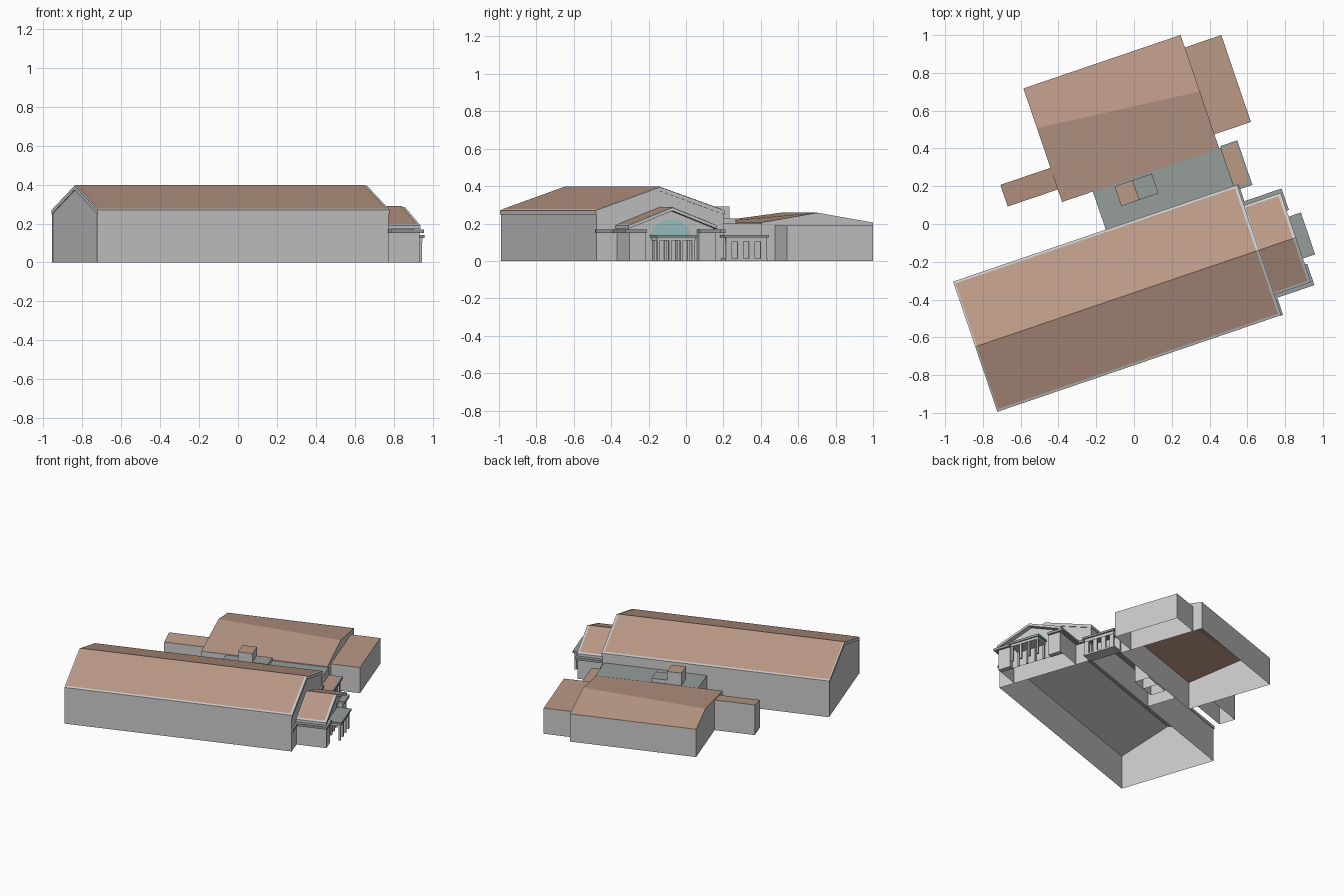
import bpy, bmesh, math

if "Cube" in bpy.data.objects:
    bpy.data.objects.remove(bpy.data.objects["Cube"])

ROT = math.radians(18.8)   # the whole site is turned in plan
MID = -0.344               # hall axis (local y)


def material(name, rgb):
    m = bpy.data.materials.new(name)
    m.diffuse_color = (*rgb, 1)
    m.use_nodes = True
    m.node_tree.nodes["Principled BSDF"].inputs["Base Color"].default_value = m.diffuse_color
    return m


BROWN = material("roof_brown", (0.50, 0.32, 0.24))
SLATE = material("flat_roof_grey", (0.30, 0.34, 0.33))
GLASS = material("window_glass", (0.36, 0.60, 0.60))


def build(name, polys, mat=None):
    """Mesh from a list of polygons, welded and turned into site rotation."""
    bm = bmesh.new()
    for p in polys:
        bm.faces.new([bm.verts.new(c) for c in p])
    bmesh.ops.remove_doubles(bm, verts=bm.verts, dist=1e-5)
    bmesh.ops.recalc_face_normals(bm, faces=bm.faces)
    me = bpy.data.meshes.new(name)
    bm.to_mesh(me)
    bm.free()
    ob = bpy.data.objects.new(name, me)
    bpy.context.collection.objects.link(ob)
    ob.rotation_euler.z = ROT
    if mat:
        me.materials.append(mat)
    return ob


def strips(a, b, u0, u1, segs):
    """Side faces between section a at u0 and section b at u1."""
    n = len(a)
    return [[(u0, *a[i]), (u0, *a[(i + 1) % n]), (u1, *b[(i + 1) % n]), (u1, *b[i])]
            for i in segs]


def prism(name, prof, u0, u1, mat=None):
    faces = strips(prof, prof, u0, u1, range(len(prof)))
    faces += [[(u, *p) for p in prof] for u in (u0, u1)]
    return build(name, faces, mat)


def box(name, u0, u1, v0, v1, z0, z1, mat=None):
    return prism(name, [(v0, z0), (v1, z0), (v1, z1), (v0, z1)], u0, u1, mat)


def house(name, a, u0, u1, mat=BROWN, b=None):
    """Open-bottomed walls plus a separate thin roof; section runs wall, roof..., wall."""
    b = b or a
    n = len(a)
    walls = strips(a, b, u0, u1, (0, n - 2))
    walls += [[(u0, *p) for p in a], [(u1, *p) for p in b]]
    build(name + "_walls", walls)
    build(name + "_roof", strips(a, b, u0, u1, range(1, n - 2)), mat)


def flat_block(name, u0, u1, v0, v1, z0, z1, mat=BROWN):
    house(name, [(v0, 0), (v0, z0), (v1, z1), (v1, 0)], u0, u1, mat)


def gable_hall(name, u0, u1, half, eave, ridge, inset, thick, wall_u1):
    """Gabled volume: walls, grey roof slab with rim, brown covering."""
    w = half - inset
    drop = (ridge - eave) / half
    ze = ridge - drop * w - thick
    zr = ridge - thick
    wall = [(MID - w, 0), (MID - w, ze), (MID, zr), (MID + w, ze), (MID + w, 0)]
    faces = strips(wall, wall, u0, wall_u1, (0, 3))
    faces += [[(u, *p) for p in wall] for u in (u0 + 0.004, wall_u1)]
    build(name + "_walls", faces)
    slab = [(MID - half, eave - thick), (MID - half, eave), (MID, ridge),
            (MID + half, eave), (MID + half, eave - thick), (MID, zr)]
    prism(name + "_roof_slab", slab, u0, u1)
    c = half - 0.013
    zc = ridge - drop * c + 0.003
    cover = [(MID - c, zc), (MID, ridge + 0.003), (MID + c, zc)]
    build(name + "_roof_tiles", strips(cover, cover, u0 + 0.008, u1 - 0.016, (0, 1)), BROWN)


# main hall
gable_hall("hall", -1.005, 0.583, 0.364, 0.270, 0.395, 0.006, 0.022, 0.578)

# entrance wing
gable_hall("entrance_wing", 0.578, 0.788, 0.25, 0.190, 0.286, 0.008, 0.018, 0.755)

# mirrored piers and cornices either side of the entrance
for side, tag in ((-1, "left"), (1, "right")):
    def span(a, b):
        return sorted((MID + side * a, MID + side * b))
    box("entrance_pier_" + tag, 0.75, 0.786, *span(0.15, 0.242), 0, 0.15)
    box("front_cornice_" + tag, 0.745, 0.80, *span(0.15, 0.27), 0.15, 0.168, SLATE)
    box("side_cornice_" + tag, 0.578, 0.745, *span(0.235, 0.27), 0.15, 0.168, SLATE)
    box("hall_cornice_" + tag, 0.576, 0.592, *span(0.27, 0.366), 0.15, 0.168, SLATE)

# arched window in the wing gable
arc = [math.pi * i / 20 for i in range(21)]
build("arched_window", [[(0.758, MID + 0.11 * math.cos(t), 0.14 + 0.08 * math.sin(t))
                         for t in arc]], GLASS)

# entrance canopy and columns
box("canopy_slab", 0.752, 0.856, MID - 0.117, MID + 0.117, 0.125, 0.14, SLATE)
box("canopy_beam", 0.752, 0.848, MID - 0.108, MID + 0.108, 0.108, 0.125)
for i in range(4):
    v = MID - 0.098 + i * 0.196 / 3
    box(f"canopy_column_{i}", 0.831, 0.845, v - 0.007, v + 0.007, 0, 0.108)
    box(f"door_mullion_{i}", 0.755, 0.765, v - 0.005, v + 0.005, 0, 0.108)

# link building between hall and annex
flat_block("link", -0.151, 0.565, 0.018, 0.234, 0.2, 0.2, SLATE)
flat_block("roof_tower", -0.033, 0.068, 0.112, 0.222, 0.292, 0.292)
flat_block("plant_box", 0.068, 0.175, 0.112, 0.222, 0.228, 0.228, SLATE)

# side porch with pillars
box("porch_cornice", 0.565, 0.660, -0.006, 0.243, 0.125, 0.14, SLATE)
box("porch_lintel", 0.632, 0.650, 0.005, 0.234, 0.105, 0.125)
box("porch_base", 0.565, 0.655, 0.0, 0.238, 0, 0.012)
build("porch_roof", [[(0.565, 0.008, 0.143), (0.648, 0.008, 0.143),
                      (0.648, 0.232, 0.143), (0.565, 0.232, 0.143)]], BROWN)
for i in range(4):
    v = 0.022 + i * 0.195 / 3
    box(f"porch_pillar_{i}", 0.634, 0.648, v - 0.016, v + 0.016, 0.012, 0.105)

# annex: ridge runs slightly askew


def annex_section(ridge_v):
    return [(0.233, 0), (0.233, 0.205), (ridge_v, 0.258), (0.868, 0.205), (0.868, 0)]


house("annex", annex_section(0.646), -0.323, 0.556, b=annex_section(0.552))
flat_block("annex_end_block", 0.556, 0.760, 0.312, 0.798, 0.19, 0.19)
flat_block("annex_side_wing", -0.603, -0.323, 0.303, 0.424, 0.205, 0.222)
